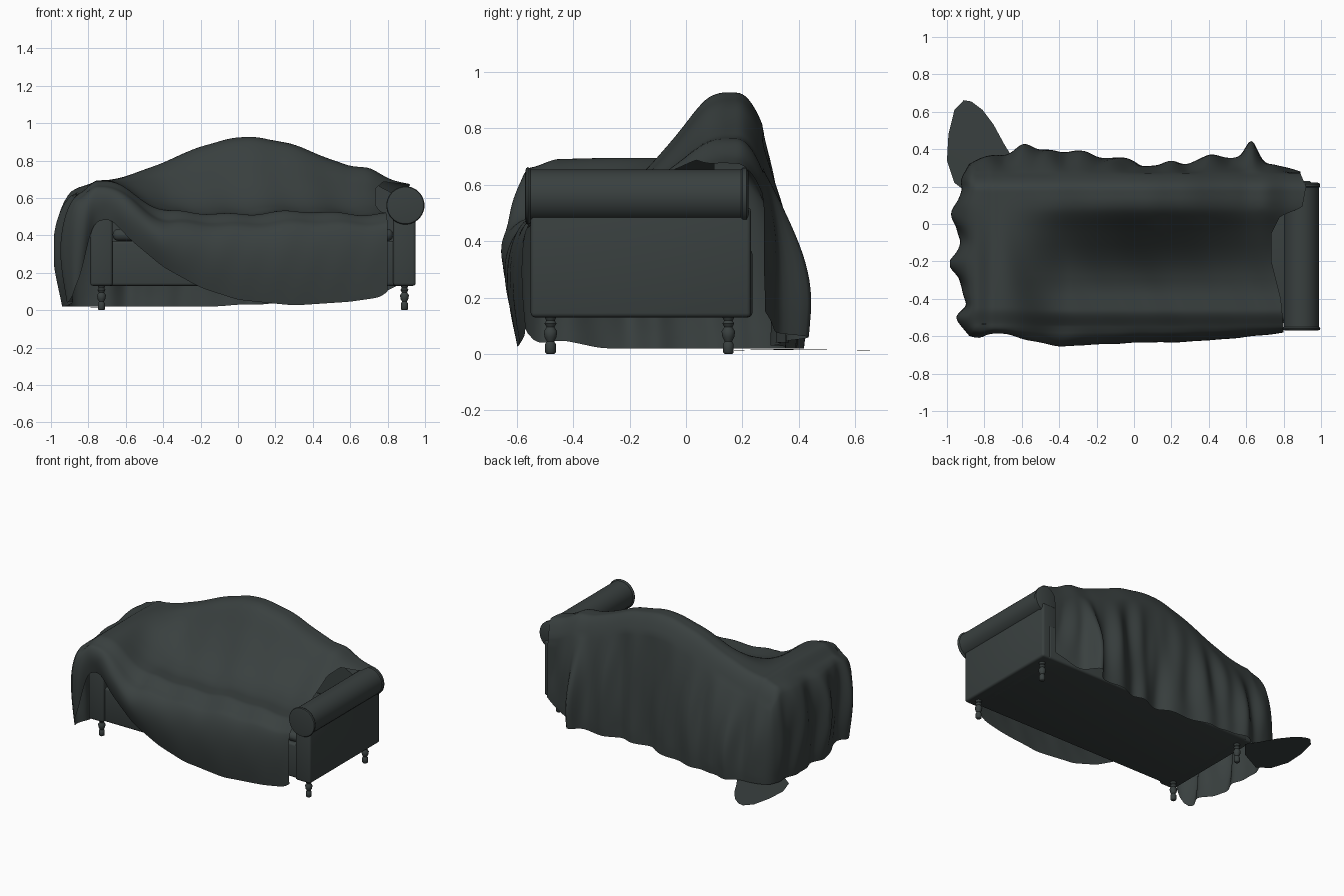
import bpy, bmesh, math
from mathutils import Vector

if "Cube" in bpy.data.objects:
    bpy.data.objects.remove(bpy.data.objects["Cube"])

mat = bpy.data.materials.new("dark_slate_fabric")
mat.diffuse_color = (0.041, 0.051, 0.050, 1)
mat.use_nodes = True
mat.node_tree.nodes["Principled BSDF"].inputs["Base Color"].default_value = mat.diffuse_color


def finish(name, bm, angle=50):
    bmesh.ops.recalc_face_normals(bm, faces=bm.faces)
    me = bpy.data.meshes.new(name)
    bm.to_mesh(me)
    bm.free()
    ob = bpy.data.objects.new(name, me)
    bpy.context.collection.objects.link(ob)
    me.materials.append(mat)
    bpy.ops.object.select_all(action='DESELECT')
    bpy.context.view_layer.objects.active = ob
    ob.select_set(True)
    bpy.ops.object.shade_smooth_by_angle(angle=math.radians(angle))
    return ob


def box(name, lo, hi, bevel=0.015):
    bm = bmesh.new()
    bmesh.ops.create_cube(bm, size=1)
    for v in bm.verts:
        v.co = [lo[i] + (v.co[i] + 0.5) * (hi[i] - lo[i]) for i in range(3)]
    bmesh.ops.bevel(bm, geom=bm.edges[:], offset=bevel, segments=3, profile=0.5, affect='EDGES')
    return finish(name, bm)


def lathe(name, profile, origin, along_y=False, n=24):
    bm = bmesh.new()
    rings = []
    for r, h in profile:
        ring = []
        for i in range(n):
            a = 2 * math.pi * i / n
            p = (r * math.cos(a), h, r * math.sin(a)) if along_y else (r * math.cos(a), r * math.sin(a), h)
            ring.append(bm.verts.new(Vector(origin) + Vector(p)))
        rings.append(ring)
    for a, b in zip(rings, rings[1:]):
        for i in range(n):
            bm.faces.new((a[i], a[(i + 1) % n], b[(i + 1) % n], b[i]))
    bm.faces.new(rings[0])
    bm.faces.new(rings[-1])
    return finish(name, bm)


def add_grid(bm, rows):
    vs = [[bm.verts.new(p) for p in row] for row in rows]
    for a, b in zip(vs, vs[1:]):
        for i in range(len(a) - 1):
            bm.faces.new((a[i], a[i + 1], b[i + 1], b[i]))


def step(a, b, x):
    t = max(0, min(1, (x - a) / (b - a)))
    return t * t * (3 - 2 * t)


def table(pts, x, col=1):
    for p, q in zip(pts, pts[1:]):
        if x <= q[0]:
            return p[col] + (q[col] - p[col]) * max(0, (x - p[0]) / (q[0] - p[0]))
    return pts[-1][col]


def soft(pts, x, w):
    return sum(table(pts, x + d * w) for d in range(-3, 4)) / 7


# ---------- sofa frame ----------
MID = 0.08
for side, label in ((1, "right"), (-1, "left")):
    cx = MID + side * 0.81
    front = -0.57 if side > 0 else -0.545
    box(label + "_arm_panel", (cx - 0.06, -0.55, 0.13), (cx + 0.06, 0.23, 0.52))
    lathe(label + "_arm_roll", [(0.08, front), (0.098, front + 0.003), (0.102, front + 0.01),
          (0.098, front + 0.018), (0.094, front + 0.02), (0.094, 0.195), (0.1, 0.2),
          (0.1, 0.215), (0.085, 0.222)], (cx + 0.005 * side, 0, 0.56), True, 40)
    for y, end in ((-0.48, "front"), (0.15, "back")):
        lathe(f"{label}_{end}_leg", [(0.013, 0), (0.019, 0.006), (0.019, 0.035), (0.013, 0.045),
              (0.021, 0.06), (0.024, 0.08), (0.014, 0.095), (0.021, 0.108), (0.015, 0.118),
              (0.026, 0.14)], (cx, y, 0))
box("base", (-0.74, -0.53, 0.13), (0.9, 0.235, 0.37))
box("seat_cushion", (-0.67, -0.52, 0.37), (0.83, 0.1, 0.435), 0.03)

# ---------- cover heights ----------
CREST = [(-0.86, 0.65), (-0.77, 0.685), (-0.6, 0.712), (-0.4, 0.79), (-0.2, 0.875), (-0.05, 0.918),
         (0.1, 0.928), (0.3, 0.885), (0.5, 0.805), (0.62, 0.76), (0.68, 0.77), (0.73, 0.755),
         (0.8, 0.70), (0.92, 0.67)]
LEAN = [(-0.34, 0), (-0.24, 0.1), (-0.16, 0.26), (-0.08, 0.48), (0, 0.72), (0.05, 0.9), (0.1, 1)]


def crest(x):
    return soft(CREST, x, 0.015)


def height(x, y):
    seat = 0.52 - 0.06 * step(-0.46, -0.58, y) + 0.008 * math.sin(9 * x + 3 * y)
    arm = 0.692 - 0.03 * step(-0.45, -0.56, y) - 0.07 * step(-0.75, -0.86, x)
    low = seat + (arm - seat) * step(-0.35, -0.72, x)
    k = soft(LEAN, y, 0.012)
    z = low + (max(crest(x), low) - low) * k
    z -= 0.11 * max(0, (y - 0.18) / 0.09) ** 2  # rounded top rail
    # soft creases spreading over the seat and back
    return z + 0.006 * math.sin(22 * x + 8 * y) * (1 - k * 0.7) * step(-0.85, -0.6, x)


# backrest hidden beneath the cover
bm = bmesh.new()
xs = [-0.74 + i * 1.62 / 30 for i in range(31)]
face = bm.faces.new([bm.verts.new((x, 0.1, crest(x) - 0.07)) for x in xs] +
                    [bm.verts.new((0.88, 0.1, 0.14)), bm.verts.new((-0.74, 0.1, 0.14))])
ext = bmesh.ops.extrude_face_region(bm, geom=[face])
bmesh.ops.translate(bm, vec=(0, 0.12, 0), verts=[g for g in ext["geom"] if isinstance(g, bmesh.types.BMVert)])
finish("backrest", bm)

# ---------- cover: top lying over the arm, seat and back ----------
RIGHT = [(-0.55, 0.80), (-0.4, 0.785), (-0.2, 0.735), (-0.05, 0.735), (0.04, 0.78), (0.09, 0.90),
         (0.2, 0.92), (0.27, 0.89)]
NX, NY = 120, 70
rows = []
for j in range(NY + 1):
    y = -0.55 + 0.82 * j / NY
    xr = table(RIGHT, y)
    rows.append([(x, y, height(x, y)) for x in (-0.85 + (xr + 0.85) * i / NX for i in range(NX + 1))])
bm = bmesh.new()
add_grid(bm, rows)

# ---------- cover: cloth hanging from the rim ----------
# position along the side, hem height, outward swell
FRONT = [(-.85, .04, .09), (-.83, .25, .07), (-.78, .47, .035), (-.68, .49, .035), (-.58, .38, .07), (-.4, .23, .105),
         (-.2, .12, .095), (0, .055, .085), (.3, .025, .08), (.6, .045, .055), (.77, .07, .035), (.8, .10, .03)]
LEFT = [(-.55, .03, .09), (-.5, .04, .1), (-.44, .05, .04), (-.3, .02, .09), (-.2, .02, .135), (-.1, .02, .075),
        (0, .02, .11), (.1, .02, .12), (.2, .02, .06), (.27, .02, .09)]
BACK = [(-.85, .02, .08), (-.75, .02, .1), (-.68, .02, .09), (-.6, .02, .155), (-.52, .02, .12), (-.45, .02, .135),
        (-.38, .02, .10), (-.3, .02, .125), (-.2, .02, .08), (-.1, .02, .09), (0, .03, .065), (.06, .03, .02),
        (.14, .03, .045), (.2, .04, .085), (.28, .04, .03), (.4, .04, .105), (.5, .04, .08), (.59, .05, .09),
        (.63, .06, .23), (.67, .07, .06), (.75, .08, .05), (.89, .15, .01)]
cols = [[*p, table(FRONT, p[0]), table(FRONT, p[0], 2), 0, -1] for p in reversed(rows[0])]
cols += [[*r[0], table(LEFT, r[0][1]), table(LEFT, r[0][1], 2), -1, 0] for r in rows[1:-1]]
cols += [[*p, table(BACK, p[0]), table(BACK, p[0], 2), 0, 1] for p in rows[-1]]
for _ in range(6):  # ease hem, swell and direction along the rim
    old = [c[:] for c in cols]
    for i in range(1, len(cols) - 1):
        for k in range(3, 7):
            cols[i][k] = (old[i - 1][k] + 2 * old[i][k] + old[i + 1][k]) / 4
skirt = []
for i, (x, y, top, hem, swell, nx, ny) in enumerate(cols):
    s, row = i * 0.013, []
    back, left = max(0, ny), max(0, -nx)
    for j in range(33):
        v = j / 32
        bulge = math.sin(math.pi * 0.8 * v ** 0.6)
        side = math.sin(math.pi * 0.75 * v ** 0.55)
        behind = 1.04 * math.sin(math.pi * 0.58 * v ** 0.9)
        spread = (1 - back - left) * bulge + back * behind + left * side
        # loose uneven folds that drift as they fall
        fold = 0.008 * math.sin(23 * s + 2.5 * v) + 0.006 * math.sin(41 * s - 4 * v)
        fold *= math.sin(math.pi * min(1, v * 1.1) * 0.85) * (0.15 + 0.85 * max(back, left))
        out = swell * spread + fold
        if v:
            out = max(0.006 * min(1, v * 8), out)
        row.append((max(-0.985, x + nx * out), y + ny * out, top + (hem - top) * v))
    skirt.append(row)
add_grid(bm, skirt)
bmesh.ops.remove_doubles(bm, verts=bm.verts[:], dist=0.0004)
finish("cover", bm, 89)

# corner of the cover spread on the floor
LEAF = [(-.88, .16), (-.96, .22), (-1, .34), (-.992, .48), (-.96, .61), (-.91, .662), (-.87, .655), (-.81, .61),
        (-.75, .53), (-.69, .42), (-.64, .34), (-.72, .24)]
bm = bmesh.new()
bm.faces.new([bm.verts.new((x, y, 0.016 + 0.003 * math.sin(9 * x))) for x, y in LEAF])
bmesh.ops.poke(bm, faces=bm.faces[:])
finish("floor_corner", bm)
